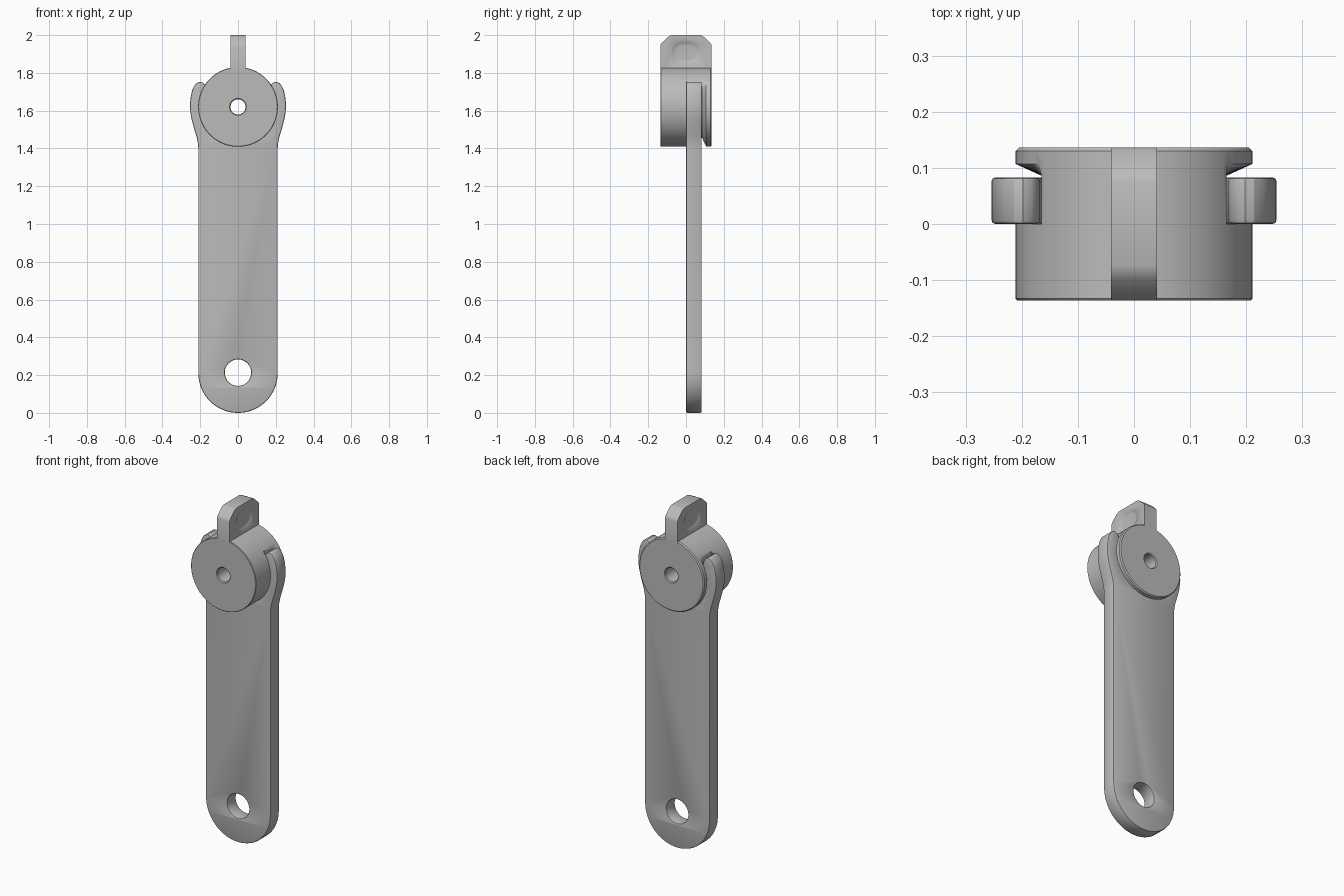
import bpy, bmesh, math

cube = bpy.data.objects.get("Cube")
if cube:
    bpy.data.objects.remove(cube, do_unlink=True)

grey = bpy.data.materials.new("plain grey")
grey.use_nodes = True
grey.diffuse_color = (0.5, 0.5, 0.5, 1)
grey.node_tree.nodes["Principled BSDF"].inputs["Base Color"].default_value = (0.5, 0.5, 0.5, 1)

ZC, R, HALF = 1.62, 0.211, 0.136      # knob centre height, radius, half depth
N = 140                               # segments; step 15 meets the flat of the neck
NECK = R * math.cos(15 * 2 * math.pi / N)


def select_only(ob):
    bpy.ops.object.select_all(action='DESELECT')
    ob.select_set(True)
    bpy.context.view_layer.objects.active = ob


def smooth(ob, angle=28):
    select_only(ob)
    bpy.ops.object.shade_smooth_by_angle(angle=math.radians(angle))


def finish(name, bm):
    bmesh.ops.remove_doubles(bm, verts=bm.verts, dist=1e-5)
    bmesh.ops.recalc_face_normals(bm, faces=bm.faces)
    me = bpy.data.meshes.new(name)
    bm.to_mesh(me)
    bm.free()
    ob = bpy.data.objects.new(name, me)
    bpy.context.collection.objects.link(ob)
    me.materials.append(grey)
    return ob


def loft(name, rings, wrap=False):
    """Skin equal-length rings of points; close into a tube or cap the ends."""
    bm = bmesh.new()
    vs = [[bm.verts.new(p) for p in ring] for ring in rings]
    pairs = list(zip(vs, vs[1:])) + ([(vs[-1], vs[0])] if wrap else [])
    n = len(rings[0])
    for a, b in pairs:
        for i in range(n):
            j = (i + 1) % n
            bm.faces.new((a[i], a[j], b[j], b[i]))
    if not wrap:
        bm.faces.new(vs[0])
        bm.faces.new(vs[-1])
    return finish(name, bm)


def arc(cx, cy, r, a0, a1, n):
    return [(cx + r * math.cos(math.radians(a0 + (a1 - a0) * i / n)),
             cy + r * math.sin(math.radians(a0 + (a1 - a0) * i / n))) for i in range(n + 1)]


# Knob: round body with a U-shaped neck, back flange and through hole
def neck_radius(t):
    if math.sin(t) <= 0:
        return NECK
    return min(R, NECK / max(abs(math.cos(t)), 1e-6))


def knob_ring(y, r=None):
    pts = []
    for i in range(N):
        t = 2 * math.pi * i / N
        q = neck_radius(t) if r is None else r
        pts.append((q * math.cos(t), y, ZC + q * math.sin(t)))
    return pts


sections = [(-HALF, R - 0.003), (-HALF + 0.003, R), (0, R), (0, None), (0.086, None),
            (0.107, R), (HALF - 0.006, R), (HALF, R - 0.006),
            (HALF, 0.045), (HALF - 0.005, 0.04), (-HALF + 0.005, 0.04), (-HALF, 0.045)]
knob = loft("knob", [knob_ring(y, r) for y, r in sections], wrap=True)
smooth(knob)

# Grip tab: chamfered plate with softened top corners
side = [(HALF, 1.80), (HALF, 1.945), (0.132, 1.955), (0.098, 1.988), (0.088, 1.995), (0.074, 2.0)]
side += [(-y, z) for y, z in reversed(side)]
grip = loft("grip_tab", [[(x, y, z) for y, z in side] for x in (-0.041, 0.041)])

# Shallow finger dimples on both sides of the tab
DIMPLE = [(0.045, 0.064), (0.041, 0.060), (0.037, 0.052), (0.034, 0.045), (0.033, 0.036)]
for s in (-1, 1):
    rings = []
    for x, r in DIMPLE:
        outline = arc(0.017, 1.908, r, -90, 90, 16) + arc(-0.017, 1.908, r, 90, 270, 16)
        rings.append([(s * x, y, z) for y, z in outline])
    cutter = loft("dimple_cutter", rings)
    cutter.hide_render = True
    mod = grip.modifiers.new("dimple", 'BOOLEAN')
    mod.operation = 'DIFFERENCE'
    mod.solver = 'EXACT'
    mod.object = cutter
    select_only(grip)
    bpy.ops.object.modifier_apply(modifier=mod.name)
    bpy.data.objects.remove(cutter, do_unlink=True)
smooth(grip, 35)

# Arm: long strap with a rounded foot and two prongs clasping the knob
INNER = 0.167
half = arc(0, 0.21, 0.21, -90, 0, 28)
half += [(0.21, 1.40), (0.213, 1.43), (0.219, 1.46), (0.228, 1.49), (0.238, 1.525),
         (0.247, 1.56), (0.252, 1.59), (0.254, 1.62), (0.253, 1.65), (0.249, 1.68),
         (0.242, 1.71), (0.230, 1.735), (0.214, 1.749), (0.198, 1.753), (0.184, 1.747),
         (0.174, 1.735), (0.168, 1.715)]
half += arc(0, ZC, INNER, 0, -90, 28)
outline = half + [(-x, z) for x, z in reversed(half[1:-1])]
foot_hole = arc(0, 0.213, 0.07, 0, 360, 64)[:-1]

BEVEL, THICK = 0.007, 0.083
cu = bpy.data.curves.new("arm", 'CURVE')
cu.dimensions = '2D'
cu.fill_mode = 'BOTH'
cu.extrude = THICK / 2 - BEVEL
cu.bevel_depth = BEVEL
cu.bevel_resolution = 1
cu.offset = -BEVEL
for pts in (outline, foot_hole):
    sp = cu.splines.new('POLY')
    sp.points.add(len(pts) - 1)
    for p, (x, z) in zip(sp.points, pts):
        p.co = (x, z, 0, 1)
    sp.use_cyclic_u = True
arm = bpy.data.objects.new("arm", cu)
bpy.context.collection.objects.link(arm)
cu.materials.append(grey)
arm.rotation_euler = (math.pi / 2, 0, 0)
arm.location = (0, THICK / 2, 0)
select_only(arm)
bpy.ops.object.convert(target='MESH')
arm = bpy.context.view_layer.objects.active
bm = bmesh.new()
bm.from_mesh(arm.data)
bmesh.ops.remove_doubles(bm, verts=bm.verts, dist=1e-5)
bmesh.ops.recalc_face_normals(bm, faces=bm.faces)
bm.to_mesh(arm.data)
bm.free()
smooth(arm, 25)
